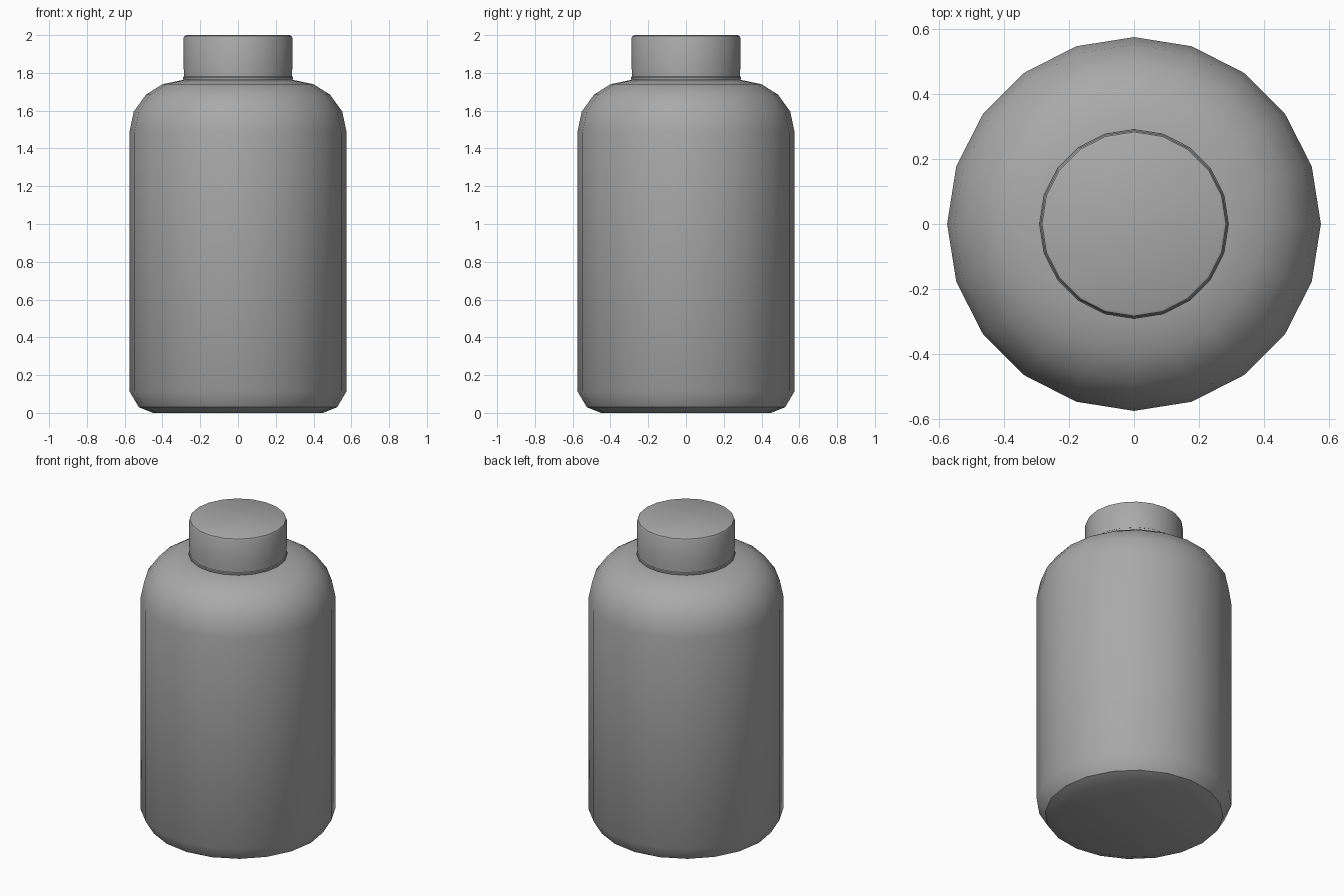
import bpy
import bmesh
from math import cos, sin, tau, radians

cube = bpy.data.objects.get("Cube")
if cube:
    bpy.data.objects.remove(cube, do_unlink=True)

SIDES = 20

grey = bpy.data.materials.new("plain grey")
grey.use_nodes = True
colour = (0.4, 0.4, 0.4, 1)
grey.diffuse_color = colour
grey.node_tree.nodes["Principled BSDF"].inputs["Base Color"].default_value = colour


def lathe(name, profile):
    """Revolve (radius, height) points from bottom to top and cap both ends."""
    bm = bmesh.new()
    rings = [[bm.verts.new((r * cos(tau * i / SIDES), r * sin(tau * i / SIDES), z))
              for i in range(SIDES)] for r, z in profile]
    for low, high in zip(rings, rings[1:]):
        for i in range(SIDES):
            j = (i + 1) % SIDES
            bm.faces.new((low[i], low[j], high[j], high[i]))
    bm.faces.new(rings[0][::-1])
    bm.faces.new(rings[-1])
    mesh = bpy.data.meshes.new(name)
    bm.to_mesh(mesh)
    bm.free()
    mesh.materials.append(grey)
    obj = bpy.data.objects.new(name, mesh)
    bpy.context.collection.objects.link(obj)
    bpy.ops.object.select_all(action="DESELECT")
    obj.select_set(True)
    bpy.context.view_layer.objects.active = obj
    bpy.ops.object.shade_smooth_by_angle(angle=radians(35))
    return obj


# Body with a rounded base and shoulder
lathe("bottle_body", [(0.45, 0), (0.525, 0.03), (0.575, 0.115), (0.575, 1.485),
                      (0.552, 1.595), (0.487, 1.685), (0.4, 1.74), (0.28, 1.765)])

# Neck hidden inside the cap
lathe("bottle_neck", [(0.265, 1.75), (0.265, 1.9)])

# Thin sealing band under the cap
lathe("seal_band", [(0.288, 1.762), (0.291, 1.767), (0.291, 1.776), (0.287, 1.78),
                    (0.287, 1.818)])

# Screw cap with a bevelled top edge
lathe("cap", [(0.288, 1.818), (0.288, 1.986), (0.283, 1.996), (0.275, 2)])
